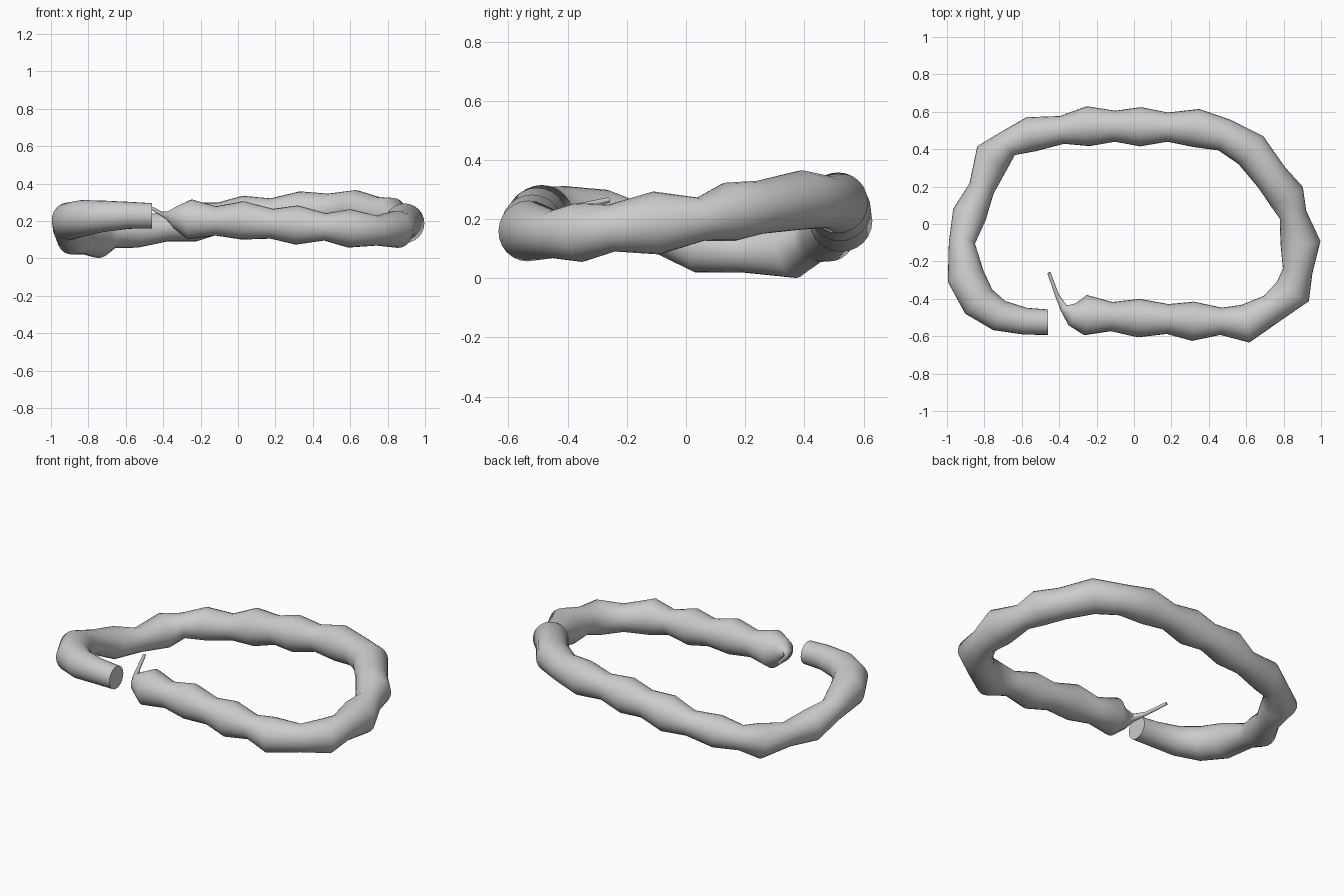
import bpy, bmesh, math
from mathutils import Vector

if "Cube" in bpy.data.objects:
    bpy.data.objects.remove(bpy.data.objects["Cube"])

SIDES = 24

# centre line of the bulging tube: x, y, z, radius, from open end to tail tip
STATIONS = [
    (-.46, -.525, .227, .068), (-.58, -.52, .23, .072), (-.72, -.49, .225, .084),
    (-.83, -.415, .215, .097), (-.90, -.28, .20, .10), (-.92, -.10, .16, .07),
    (-.88, .05, .11, .092), (-.815, .19, .09, .07), (-.755, .36, .10, .10),
    (-.675, .43, .125, .072), (-.55, .48, .15, .094), (-.385, .503, .165, .075),
    (-.245, .523, .195, .107), (-.10, .523, .215, .083), (.035, .52, .23, .105),
    (.18, .518, .243, .078), (.335, .513, .255, .103), (.485, .475, .258, .088),
    (.625, .395, .265, .10), (.735, .25, .24, .09), (.815, .15, .225, .10),
    (.85, .05, .20, .074), (.89, -.10, .187, .107), (.875, -.25, .17, .08),
    (.85, -.36, .155, .10), (.74, -.45, .148, .08), (.595, -.533, .16, .103),
    (.465, -.52, .168, .073), (.315, -.52, .178, .105), (.18, -.508, .185, .08),
    (.025, -.503, .203, .103), (-.12, -.495, .20, .078), (-.26, -.487, .208, .108),
    (-.33, -.482, .22, .062),
]
# thin curling tail
TAIL = [(-.375, -.45, .228, .022), (-.41, -.385, .238, .011), (-.455, -.26, .265, .009)]


def sweep(name, stations, material):
    bm = bmesh.new()
    pts = [Vector(s[:3]) for s in stations]
    rings = []
    for i, (p, s) in enumerate(zip(pts, stations)):
        a, b = pts[max(i - 1, 0)], pts[min(i + 1, len(pts) - 1)]
        # average direction of the two neighbouring segments
        t = Vector()
        if i > 0:
            t += (p - a).normalized()
        if i < len(pts) - 1:
            t += (b - p).normalized()
        if i == 0:
            t = Vector((-1, 0, 0))      # square-cut mouth
        t.normalize()
        side = t.cross(Vector((0, 0, 1))).normalized()
        up = side.cross(t)
        ring = []
        for k in range(SIDES):
            ang = 2 * math.pi * k / SIDES
            ring.append(bm.verts.new(p + s[3] * (math.cos(ang) * side + math.sin(ang) * up)))
        rings.append(ring)
    for r0, r1 in zip(rings, rings[1:]):
        for k in range(SIDES):
            j = (k + 1) % SIDES
            bm.faces.new((r0[k], r0[j], r1[j], r1[k]))
    bm.faces.new(rings[0])
    bm.faces.new(rings[-1])
    bmesh.ops.recalc_face_normals(bm, faces=bm.faces)
    mesh = bpy.data.meshes.new(name)
    bm.to_mesh(mesh)
    bm.free()
    mesh.materials.append(material)
    obj = bpy.data.objects.new(name, mesh)
    bpy.context.collection.objects.link(obj)
    bpy.context.view_layer.objects.active = obj
    obj.select_set(True)
    bpy.ops.object.shade_smooth_by_angle(angle=math.radians(60))
    obj.select_set(False)
    return obj


grey = bpy.data.materials.new("light_grey")
grey.diffuse_color = (.6, .6, .6, 1)
grey.use_nodes = True
grey.node_tree.nodes["Principled BSDF"].inputs["Base Color"].default_value = grey.diffuse_color

# one continuous tube ending in the tail
sweep("bulging_tube", STATIONS + TAIL, grey)
